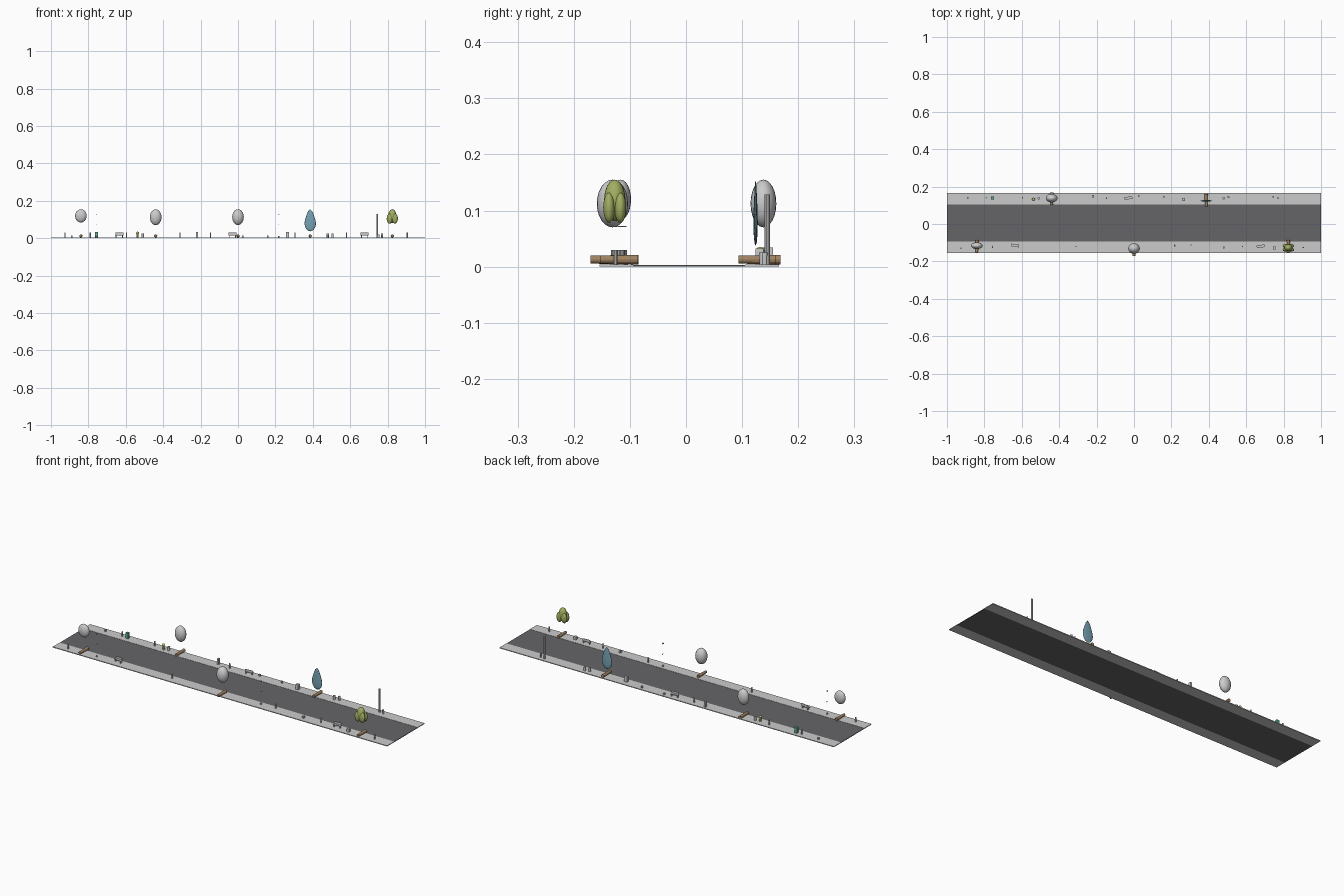
import bpy, bmesh, math
from mathutils import Matrix, Vector

if "Cube" in bpy.data.objects:
    bpy.data.objects.remove(bpy.data.objects["Cube"])

MATS = {}
def paint(ob, col):
    if col is None:
        return
    if col not in MATS:
        m = bpy.data.materials.new("paint_%d" % len(MATS))
        m.diffuse_color = (*col, 1)
        m.use_nodes = True
        m.node_tree.nodes["Principled BSDF"].inputs["Base Color"].default_value = m.diffuse_color
        MATS[col] = m
    ob.data.materials.append(MATS[col])

def finish(bm, name, loc, rot=0, col=None, smooth=False):
    me = bpy.data.meshes.new(name)
    for f in bm.faces:
        f.smooth = smooth
    bm.to_mesh(me)
    bm.free()
    ob = bpy.data.objects.new(name, me)
    ob.location = loc
    ob.rotation_euler.z = rot
    bpy.context.collection.objects.link(ob)
    paint(ob, col)
    return ob

def add_box(bm, c, s):
    bmesh.ops.create_cube(bm, size=1, matrix=Matrix.Translation(c) @ Matrix.Diagonal((*s, 1)))

def box(name, c, s, col=None, rot=0):
    bm = bmesh.new()
    add_box(bm, (0, 0, 0), s)
    return finish(bm, name, c, rot, col)

def post(name, x, y, z0, z1, r, r2=None, col=None, n=10):
    bm = bmesh.new()
    bmesh.ops.create_cone(bm, cap_ends=True, segments=n, radius1=r,
                          radius2=r if r2 is None else r2, depth=z1 - z0)
    return finish(bm, name, (x, y, (z0 + z1) / 2), 0, col)

def ball(name, c, r, col=None):
    bm = bmesh.new()
    bmesh.ops.create_uvsphere(bm, u_segments=20, v_segments=12, radius=1,
                              matrix=Matrix.Diagonal((*r, 1)))
    return finish(bm, name, c, 0, col, True)

BROWN, GREEN, BLUE = (.36, .23, .12), (.36, .42, .12), (.18, .36, .45)
TEAL, YELLOW, DARK = (.1, .4, .33), (.65, .58, .15), (.13, .13, .14)
Z = .004

# road and two pavements
box("road", (0, .0055, .0015), (2, .2, .003), DARK)
for side in (-1, 1):
    box("pavement", (0, .0055 + side * .13, .002), (2, .06, .004))

# trunks lying across the pavement
def trunk(x, y):
    bm = bmesh.new()
    bmesh.ops.create_cone(bm, cap_ends=True, segments=12, radius1=.0085, radius2=.007,
                          depth=.067, matrix=Matrix.Rotation(math.pi / 2, 4, 'X'))
    finish(bm, "trunk", (x, y, .0125), 0, BROWN)
for x, y in ((-.84, -.118), (-.44, .135), (0, -.137), (.386, .127), (.825, -.12)):
    trunk(x, y)

# round crowns
for x, y, zb, ry in ((-.84, -.116, .084, .018), (-.44, .138, .07, .023), (0, -.131, .07, .028)):
    ball("round_crown", (x, y, (zb + .155) / 2), (.031, ry, (.155 - zb) / 2))

# flat teardrop crown
bm = bmesh.new()
prof = [(.0, 0), (.016, .006), (.026, .02), (.031, .04), (.028, .06), (.02, .085), (.011, .107), (0, .118)]
vs = [bm.verts.new((r, 0, z)) for r, z in prof]
es = [bm.edges.new(p) for p in zip(vs, vs[1:])]
bmesh.ops.spin(bm, geom=vs + es, cent=(0, 0, 0), axis=(0, 0, 1), angle=2 * math.pi, steps=18)
bmesh.ops.remove_doubles(bm, verts=bm.verts, dist=1e-5)
bmesh.ops.scale(bm, vec=(1, .13, 1), verts=bm.verts)
bmesh.ops.recalc_face_normals(bm, faces=bm.faces)
finish(bm, "teardrop_crown", (.386, .124, .037), 0, BLUE, True)

# lobed green crown
ball("lobed_crown", (.825, -.127, .118), (.022, .019, .037), GREEN)
for sx, sy in ((-1, -1), (1, -1), (-1, 1), (1, 1)):
    ball("crown_lobe", (.825 + sx * .014, -.127 + sy * .01, .105), (.016, .0105, .027), GREEN)

# benches: seat, back and legs
def bench(x, y, rot, face):
    bm = bmesh.new()
    add_box(bm, (0, 0, .0165), (.042, .014, .003))
    add_box(bm, (0, -face * .006, .024), (.042, .002, .011))
    for sx in (-1, 1):
        add_box(bm, (sx * .017, 0, .0095), (.003, .012, .011))
    finish(bm, "bench", (x, y, 0), rot)
bench(-.635, -.115, -.15, -1)
bench(-.03, .139, .1, 1)
bench(.677, -.119, .12, -1)

# bollards
for x, y in ((-.925, -.13), (-.31, -.12), (.305, -.112), (.58, -.12), (.905, -.126),
             (-.596, .14), (-.147, .138), (-.79, .14)):
    post("bollard", x, y, Z, .03, .0035)

# street lamps: base and loose fittings above
for x, y in ((-.757, -.125), (.218, -.115)):
    post("lamp_base", x, y, Z, .011, .005)
    box("lamp_arm", (x, y + .004, .0715), (.003, .01, .002))
    box("lamp_head", (x, y, .128), (.006, .008, .005))

# tall pole and roadside cabinets
post("tall_pole", .745, .145, Z, .129, .005)
box("cabinet", (-.757, .139, .019), (.015, .014, .03), TEAL)
box("cabinet", (-.22, .148, .019), (.01, .014, .03))
box("cabinet", (.265, .131, .018), (.016, .014, .028))
box("planter", (.75, -.128, .012), (.014, .014, .016))
box("planter", (.48, -.126, .01), (.009, .009, .012))

# hydrants, bins and small items
post("hydrant", -.537, .132, Z, .026, .006, .005, YELLOW)
ball("hydrant_cap", (-.537, .132, .029), (.008, .007, .006), YELLOW)
for x, y, r in ((-.51, .138, .007), (.48, .137, .007), (.505, .144, .006), (.77, .14, .005)):
    post("bin", x, y, Z, .025, r * .85, r, None, 12)
for x, y in ((-.89, .14), (.025, .15), (.16, .147)):
    box("small_block", (x, y, .009), (.008, .008, .01))
